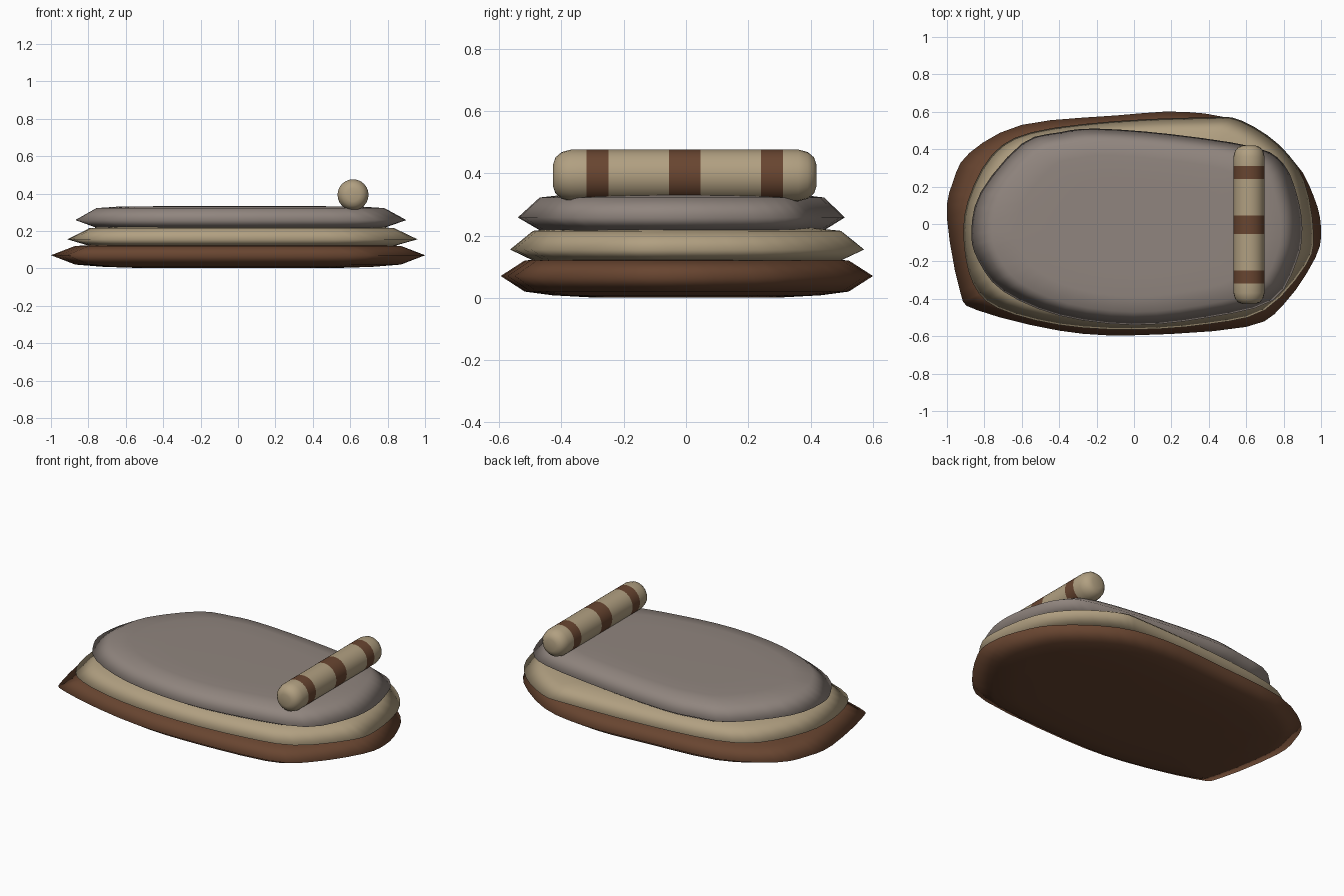
import bpy
import bmesh
from math import cos, sin, tau
from mathutils import Vector

cube = bpy.data.objects.get("Cube")
if cube:
    bpy.data.objects.remove(cube, do_unlink=True)


def make_material(name, color):
    mat = bpy.data.materials.new(name)
    mat.use_nodes = True
    mat.diffuse_color = (*color, 1)
    mat.node_tree.nodes["Principled BSDF"].inputs["Base Color"].default_value = (*color, 1)
    return mat


brown = make_material("brown fabric", (0.14, 0.06, 0.03))
tan = make_material("tan fabric", (0.44, 0.35, 0.22))
grey = make_material("warm grey fabric", (0.28, 0.235, 0.21))


def smooth_outline(points, steps=3):
    """Closed Catmull-Rom curve through the outline points."""
    pts = [Vector(p) for p in points]
    count = len(pts)
    result = []
    for i in range(count):
        a, b, c, d = (pts[(i + k) % count] for k in (-1, 0, 1, 2))
        for s in range(steps):
            t = s / steps
            result.append(0.5 * (2 * b + (c - a) * t + (2 * a - 5 * b + 4 * c - d) * t**2
                                 + (3 * b - a - 3 * c + d) * t**3))
    return result


def loft(name, rings, materials, pick=lambda center: 0):
    """Skin a stack of rings, closing both ends with a fan."""
    bm = bmesh.new()
    loops = [[bm.verts.new(p) for p in ring] for ring in rings]
    n = len(loops[0])
    for low, high in zip(loops, loops[1:]):
        for i in range(n):
            j = (i + 1) % n
            bm.faces.new((low[i], low[j], high[j], high[i]))
    for loop in (loops[0], loops[-1]):
        hub = bm.verts.new(sum((v.co for v in loop), Vector()) / n)
        for i in range(n):
            bm.faces.new((loop[i], loop[(i + 1) % n], hub))
    bmesh.ops.recalc_face_normals(bm, faces=bm.faces)
    for face in bm.faces:
        face.smooth = True
        face.material_index = pick(face.calc_center_median())
    mesh = bpy.data.meshes.new(name)
    bm.to_mesh(mesh)
    bm.free()
    for mat in materials:
        mesh.materials.append(mat)
    obj = bpy.data.objects.new(name, mesh)
    bpy.context.collection.objects.link(obj)
    return obj


def cushion(name, outline, heights, mat):
    """Flat pad with a pinched rim; heights run from underside to top."""
    scales = (0.5, 0.72, 0.87, 1, 0.87, 0.72, 0.5)
    curve = smooth_outline(outline)
    rings = [[(p.x * s, p.y * s, z) for p in curve] for s, z in zip(scales, heights)]
    return loft(name, rings, [mat])


# Bottom cushion
cushion("bottom_cushion", [
    (-1, .03), (-.97, .22), (-.88, .38), (-.6, .53), (-.1, .58), (.27, .6), (.57, .54),
    (.85, .34), (.96, .15), (1, -.02), (.97, -.18), (.8, -.43), (.6, -.55), (0, -.595),
    (-.4, -.57), (-.84, -.46), (-.93, -.36)],
    (.001, .008, .02, .07, .12, .125, .127), brown)

# Middle cushion
cushion("middle_cushion", [
    (-.91, -.1), (-.89, .12), (-.76, .37), (-.55, .49), (-.1, .55), (.4, .57), (.57, .555),
    (.78, .42), (.91, .23), (.96, -.05), (.92, -.22), (.7, -.46), (.4, -.535), (0, -.565),
    (-.4, -.54), (-.73, -.45), (-.86, -.32)],
    (.11, .112, .12, .155, .215, .224, .226), tan)

# Top cushion
cushion("top_cushion", [
    (-.87, -.05), (-.82, .17), (-.6, .43), (-.4, .49), (-.2, .51), (.2, .48), (.65, .41),
    (.8, .32), (.87, .16), (.9, -.02), (.87, -.2), (.74, -.41), (.4, -.5), (0, -.54),
    (-.4, -.49), (-.7, -.36), (-.83, -.2)],
    (.208, .21, .217, .258, .322, .331, .332), grey)

# Bolster with three stripes
half_profile = [(.423, .035), (.415, .058), (.395, .075), (.365, .083), (.315, .083),
                (.245, .083), (.05, .083)]
profile = [(-y, r) for y, r in half_profile] + half_profile[::-1]
bolster_rings = [[(.615 + r * cos(tau * i / 24), y - .004, .393 + r * sin(tau * i / 24))
                  for i in range(24)] for y, r in profile]
loft("bolster", bolster_rings, [tan, brown],
     lambda c: int(abs(c.y + .004) < .05 or .245 < abs(c.y + .004) < .315))
